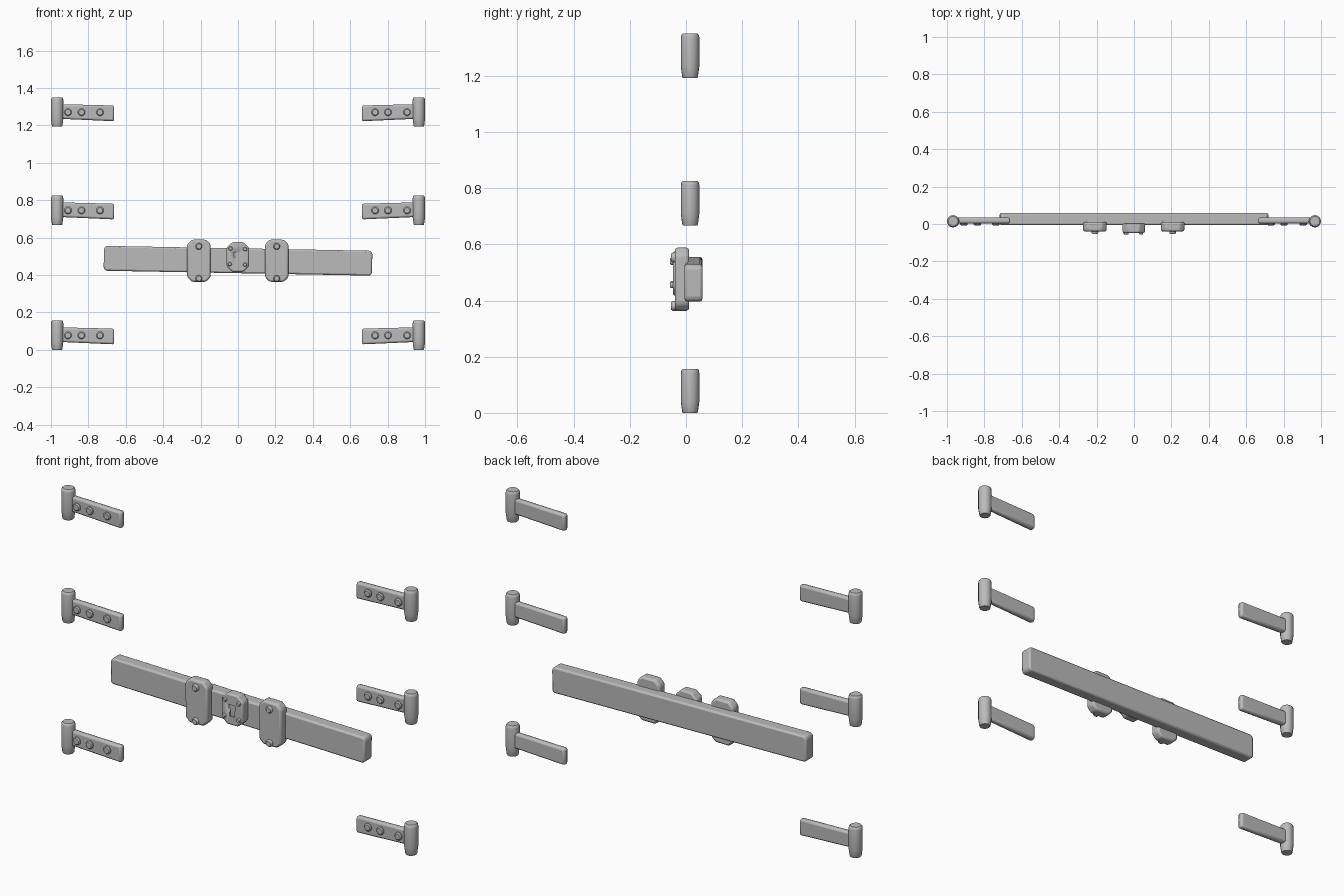
import bpy, bmesh, math
from mathutils import Matrix, Vector

cube = bpy.data.objects.get("Cube")
if cube:
    bpy.data.objects.remove(cube, do_unlink=True)

GREY = (0.5, 0.5, 0.5, 1)
metal = bpy.data.materials.new("plain grey")
metal.use_nodes = True
metal.diffuse_color = GREY
metal.node_tree.nodes["Principled BSDF"].inputs["Base Color"].default_value = GREY


def finish(name, bm, bevel=0.0, segments=2, angle=30):
    """Turn a bmesh into a bevelled, smooth shaded object."""
    bmesh.ops.recalc_face_normals(bm, faces=bm.faces)
    mesh = bpy.data.meshes.new(name)
    bm.to_mesh(mesh)
    bm.free()
    mesh.materials.append(metal)
    ob = bpy.data.objects.new(name, mesh)
    bpy.context.collection.objects.link(ob)
    if bevel:
        mod = ob.modifiers.new("Bevel", 'BEVEL')
        mod.width, mod.segments = bevel, segments
        mod.limit_method, mod.angle_limit = 'ANGLE', math.radians(25)
    bpy.ops.object.select_all(action='DESELECT')
    ob.select_set(True)
    bpy.context.view_layer.objects.active = ob
    bpy.ops.object.shade_smooth_by_angle(angle=math.radians(angle))
    return ob


def plate(name, outline, front, back, bevel=0.0, segments=2):
    """Extrude an x-z outline between two depths."""
    bm = bmesh.new()
    face = bm.faces.new([bm.verts.new((x, front, z)) for x, z in outline])
    ext = bmesh.ops.extrude_face_region(bm, geom=[face])
    moved = [g for g in ext["geom"] if isinstance(g, bmesh.types.BMVert)]
    bmesh.ops.translate(bm, verts=moved, vec=(0, back - front, 0))
    return finish(name, bm, bevel, segments)


def lathe(name, profile, matrix, sides=16):
    """Spin a radius-height profile around its local z axis."""
    bm = bmesh.new()
    rings = []
    for r, h in profile:
        rings.append([bm.verts.new(matrix @ Vector((
            r * math.cos(math.tau * i / sides), r * math.sin(math.tau * i / sides), h)))
            for i in range(sides)])
    for a, b in zip(rings, rings[1:]):
        for i in range(sides):
            j = (i + 1) % sides
            bm.faces.new((a[i], a[j], b[j], b[i]))
    bm.faces.new(rings[0])
    bm.faces.new(rings[-1])
    return finish(name, bm, angle=40)


def bolt(name, x, z, surface, radius, height):
    """Domed bolt head pointing to the front."""
    m = Matrix.Translation((x, surface, z)) @ Matrix.Rotation(math.pi / 2, 4, 'X')
    lathe(name, [(radius, -0.008), (radius, height * 0.5), (radius * 0.75, height)], m, 12)


def chamfered(cx, cz, w, h, cut):
    """Octagonal outline: a rectangle with cut corners."""
    w, h = w / 2, h / 2
    pts = [(w, -h + cut), (w, h - cut), (w - cut, h), (-w + cut, h),
           (-w, h - cut), (-w, -h + cut), (-w + cut, -h), (w - cut, -h)]
    return [(cx + x, cz + z) for x, z in pts]


# Hinges: a barrel, a flared strap and three bolts, three on each side
for row, base in (("lower", 0.0), ("middle", 0.668), ("upper", 1.193)):
    for side, s, bolts in (("left", 1, (0.904, 0.802, 0.733)),
                           ("right", -1, (0.909, 0.837, 0.738))):
        tag = f"{row}_{side}"
        lathe(f"hinge_barrel_{tag}",
              [(0.026, 0), (0.028, 0.004), (0.033, 0.04), (0.033, 0.143),
               (0.031, 0.152), (0.026, 0.157)],
              Matrix.Translation((s * 0.967, 0.0145, base)))
        plate(f"hinge_strap_{tag}",
              [(s * 0.95, base + 0.042), (s * 0.95, base + 0.12),
               (s * 0.662, base + 0.113), (s * 0.662, base + 0.029)],
              0.003, 0.034, 0.01)
        for i, x in enumerate(bolts):
            bolt(f"hinge_bolt_{tag}_{i + 1}", s * x, base + 0.077, 0.003, 0.02, 0.01)

# Crossbar, tilted slightly down toward the left
tilt = math.radians(1.05)
bar = plate("crossbar", chamfered(0, 0, 1.435, 0.133, 0.012), -0.005, 0.058, 0.014)
bar.location.z = 0.476
bar.rotation_euler.y = tilt

# Brackets holding the crossbar
for side, x in (("left", 0.207), ("right", -0.209)):
    plate(f"bracket_{side}", chamfered(x, 0.476, 0.126, 0.225, 0.025),
          -0.04, 0.011, 0.01)
    for end, z in (("top", 0.553), ("bottom", 0.381)):
        bolt(f"bracket_bolt_{side}_{end}", x, z, -0.04, 0.018, 0.013)

# Lock plate with a recessed keyhole and corner rivets
lock = plate("lock_plate", chamfered(-0.001, 0.496, 0.12, 0.158, 0.03),
             -0.047, 0.004, 0.008)
cutter = plate("keyhole_cutter",
               [(-0.022, 0.52), (0.02, 0.52), (0.02, 0.498), (0.011, 0.492),
                (0.013, 0.462), (-0.015, 0.462), (-0.013, 0.492), (-0.022, 0.498)],
               -0.08, -0.04)
cutter.hide_render = True
cutter.hide_viewport = True
cut = lock.modifiers.new("Keyhole", 'BOOLEAN')
cut.operation, cut.object, cut.solver = 'DIFFERENCE', cutter, 'EXACT'
for i, (x, z) in enumerate(((-0.04, 0.541), (0.038, 0.538), (-0.044, 0.458), (0.038, 0.455))):
    bolt(f"lock_rivet_{i + 1}", x, z, -0.047, 0.011, 0.01)
